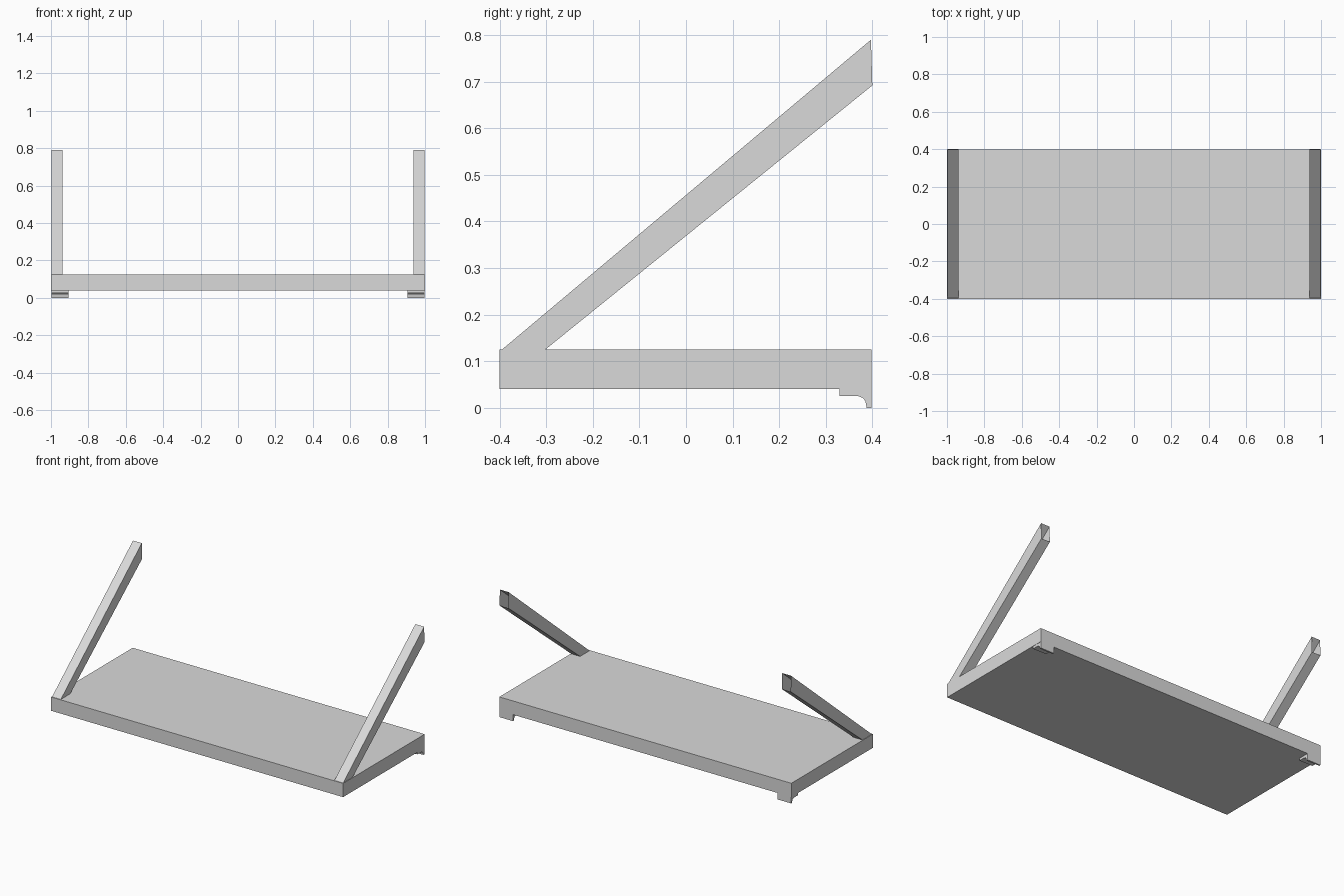
import bpy

cube = bpy.data.objects.get("Cube")
if cube:
    bpy.data.objects.remove(cube, do_unlink=True)

grey = bpy.data.materials.new("light_grey")
grey.use_nodes = True
grey.diffuse_color = (0.7, 0.7, 0.7, 1)
grey.node_tree.nodes["Principled BSDF"].inputs["Base Color"].default_value = (0.7, 0.7, 0.7, 1)


def extrude_profile(name, profile, x0, x1, open_edges=()):
    """Extrude a clockwise (y, z) profile from x0 to x1, leaving out the listed edges."""
    n = len(profile)
    verts = [(x, y, z) for x in (x0, x1) for y, z in profile]
    faces = [tuple(range(n)), tuple(reversed(range(n, 2 * n)))]
    for i in range(n):
        if i not in open_edges:
            j = (i + 1) % n
            faces.append((j, i, i + n, j + n))
    mesh = bpy.data.meshes.new(name)
    mesh.from_pydata(verts, [], faces)
    mesh.materials.append(grey)
    obj = bpy.data.objects.new(name, mesh)
    bpy.context.collection.objects.link(obj)
    return obj


# Flat shelf board
extrude_profile("shelf_board", [(-0.4, 0.04), (-0.4, 0.125), (0.398, 0.125), (0.398, 0.04)], -1, 1)

# Sloping arm, open at its upper end (edge 1)
arm = [(-0.395, 0.125), (0.397, 0.79), (0.4, 0.692), (-0.302, 0.125)]

# Wall hook: flat tab, rounded inner corner, short lip
hook = [(0.33, 0.025), (0.33, 0.04), (0.398, 0.04), (0.398, 0),
        (0.388, 0), (0.385, 0.014), (0.38, 0.021), (0.37, 0.025)]

for side, s in (("left", 1), ("right", -1)):
    extrude_profile(side + "_arm", arm, *sorted((s * 0.937, s * 0.997)), open_edges=(1,))
    extrude_profile(side + "_hook", hook, *sorted((s * 0.907, s * 0.998)))
